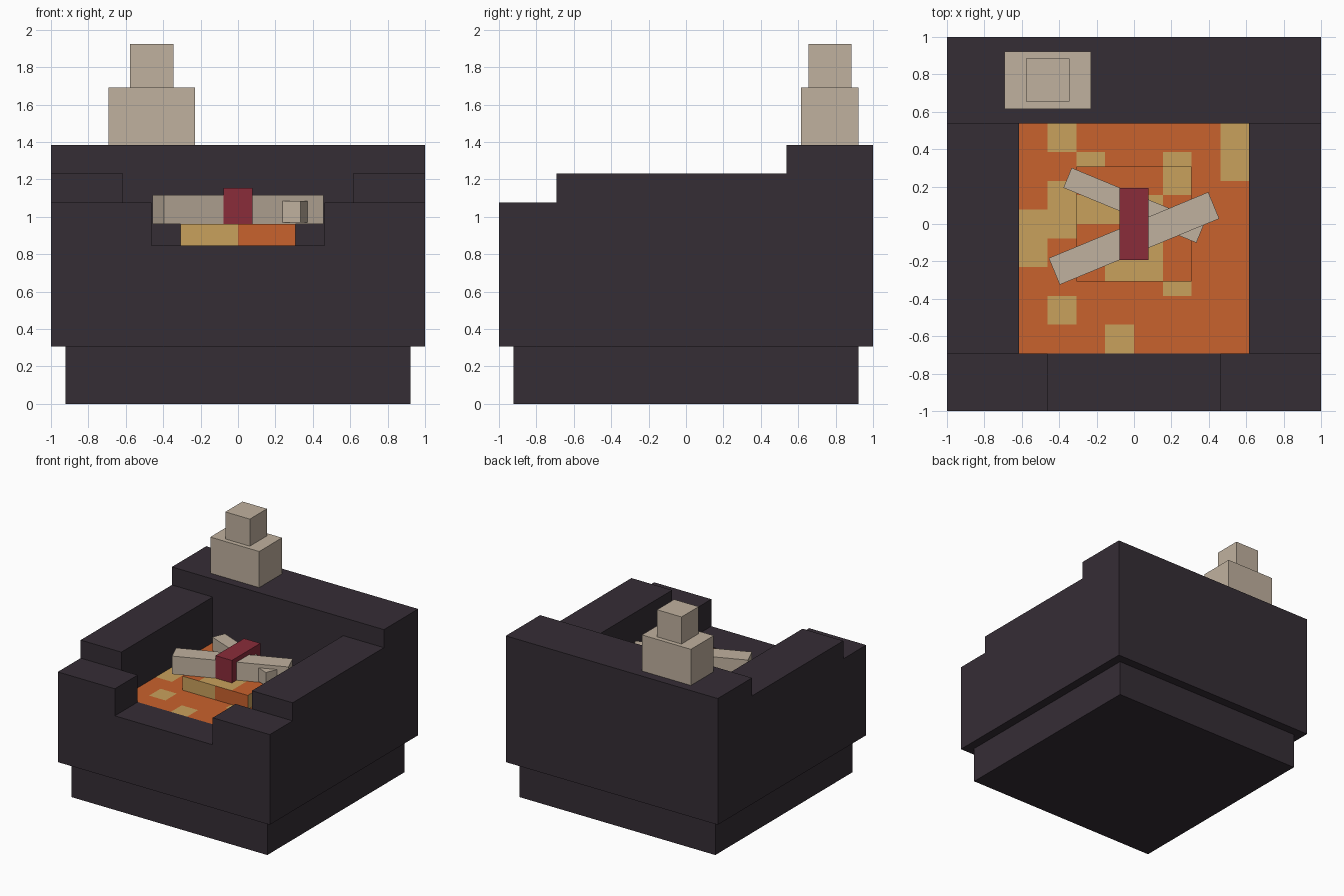
import bpy, bmesh, math
from mathutils import Matrix

if "Cube" in bpy.data.objects:
    bpy.data.objects.remove(bpy.data.objects["Cube"])

U = 1 / 13  # building block unit


def material(name, rgb):
    m = bpy.data.materials.new(name)
    lin = [((c / 255 + 0.055) / 1.055) ** 2.4 for c in rgb]
    m.diffuse_color = (*lin, 1)
    m.use_nodes = True
    m.node_tree.nodes["Principled BSDF"].inputs["Base Color"].default_value = m.diffuse_color
    return m


STONE = material("dark stone", (53, 45, 53))
ORANGE = material("ember orange", (201, 98, 45))
YELLOW = material("ember yellow", (201, 161, 92))
BONE = material("pale bone", (192, 177, 159))
RED = material("deep red", (138, 44, 58))


def finish(name, bm, *mats):
    bmesh.ops.recalc_face_normals(bm, faces=bm.faces)
    me = bpy.data.meshes.new(name)
    bm.to_mesh(me)
    bm.free()
    for m in mats:
        me.materials.append(m)
    ob = bpy.data.objects.new(name, me)
    bpy.context.collection.objects.link(ob)
    return ob


def box(name, centre, size, mat, angle=0):
    """Box given in block units; centre z is the underside."""
    x, y, z = centre
    bm = bmesh.new()
    bmesh.ops.create_cube(bm, size=1)
    bm.transform(Matrix.Scale(U, 4)
                 @ Matrix.Translation((x, y, z + size[2] / 2))
                 @ Matrix.Rotation(math.radians(angle), 4, 'Z')
                 @ Matrix.Diagonal((*size, 1)))
    return finish(name, bm, mat)


def stepped_block(name, xs, ys, heights, bottom, mat):
    """Closed block whose top steps up and down over a grid of cells."""
    bm = bmesh.new()
    nx, ny = len(xs) - 1, len(ys) - 1

    def quad(*pts):
        bm.faces.new([bm.verts.new([c * U for c in p]) for p in pts])

    def h(i, j):
        return heights[j][i] if 0 <= i < nx and 0 <= j < ny else bottom

    for j in range(ny):
        for i in range(nx):
            x0, x1, y0, y1 = xs[i], xs[i + 1], ys[j], ys[j + 1]
            a = h(i, j)
            quad((x0, y0, a), (x1, y0, a), (x1, y1, a), (x0, y1, a))
            quad((x0, y1, bottom), (x1, y1, bottom), (x1, y0, bottom), (x0, y0, bottom))
            # risers towards every lower neighbour
            for di, dj, p, q in ((-1, 0, (x0, y1), (x0, y0)), (1, 0, (x1, y0), (x1, y1)),
                                 (0, -1, (x0, y0), (x1, y0)), (0, 1, (x1, y1), (x0, y1))):
                b = h(i + di, j + dj)
                if b < a:
                    quad((*p, b), (*q, b), (*q, a), (*p, a))
    me = bpy.data.meshes.new(name)
    bm.to_mesh(me)
    bm.free()
    me.materials.append(mat)
    ob = bpy.data.objects.new(name, me)
    bpy.context.collection.objects.link(ob)


def ember_slab(name, centre, n, z0, z1, yellow):
    """Square slab of n x n two-unit tiles, yellow on the listed (column, row) tiles."""
    bm = bmesh.new()
    bmesh.ops.create_grid(bm, x_segments=n, y_segments=n, size=n)
    for f in bm.faces:
        c = f.calc_center_median()
        f.material_index = int((int((c.x + n) // 2), int((c.y + n) // 2)) in yellow)
    rim = [e for e in bm.edges if e.is_boundary]
    new = bmesh.ops.extrude_edge_only(bm, edges=rim)["geom"]
    for v in new:
        if isinstance(v, bmesh.types.BMVert):
            v.co.z = z0 - z1
    # sides: front is yellow on its left half, right side on its front half
    for f in new:
        if isinstance(f, bmesh.types.BMFace):
            c = f.calc_center_median()
            front = c.y < -n + 0.1 and c.x < 0
            right = c.x > n - 0.1 and c.y < 0
            f.material_index = int(front or right)
    bm.transform(Matrix.Scale(U, 4) @ Matrix.Translation((*centre, z1)))
    return finish(name, bm, ORANGE, YELLOW)


# Stone basin: plinth, then walls with a front notch around a sunken floor
box("plinth", (0, 0, 0), (24, 24, 4), STONE)
stepped_block("basin", (-13, -8, -6, 6, 8, 13), (-13, -9, 7, 13),
              ((14, 14, 11, 14, 14),
               (16, 10.5, 10.5, 10.5, 16),
               (18, 18, 18, 18, 18)), 4, STONE)

# Ember bed and the raised slab in its middle
ember_slab("ember_floor", (0, -1), 8, 10.5, 10.95,
           {(1, 7), (7, 6), (7, 7), (2, 6), (5, 6), (1, 4), (1, 5),
            (0, 3), (0, 4), (1, 1), (3, 0), (5, 2)})
ember_slab("ember_mound", (0, 0), 4, 10.95, 12.5,
           {(3, 3), (0, 2), (1, 2), (2, 2), (1, 0), (2, 0), (2, 1)})

# Crossed bars bound by a red block
box("long_bar", (0, -1, 12.5), (12, 2, 2), BONE, 22.5)
box("short_bar", (0, 1.3, 12.6), (10, 1.5, 1.5), BONE, -22.5)
box("binding_block", (0, 0, 12.5), (2, 5, 2.5), RED)

# Stacked ornament on the back wall
box("ornament_base", (-6, 10, 18), (6, 4, 4), BONE)
box("ornament_top", (-6, 10, 22), (3, 3, 3), BONE)
